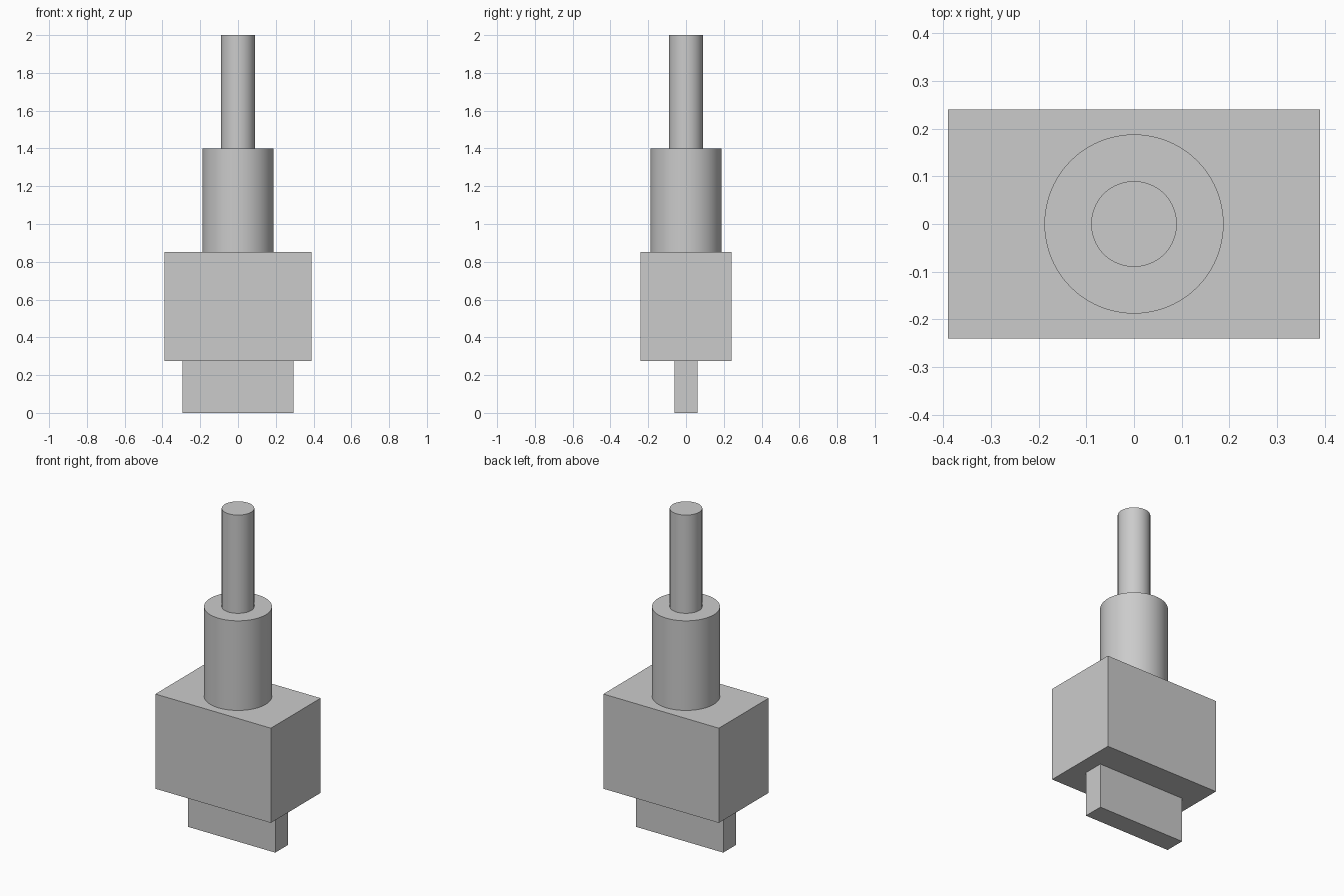
import bpy
import math

# Remove the default cube
old = bpy.data.objects.get("Cube")
if old:
    bpy.data.objects.remove(old, do_unlink=True)

# Single grey material
GREY = (0.6, 0.6, 0.6, 1.0)
grey = bpy.data.materials.new("plain_grey")
grey.use_nodes = True
grey.diffuse_color = GREY
grey.node_tree.nodes["Principled BSDF"].inputs["Base Color"].default_value = GREY


def finish(name):
    obj = bpy.context.object
    obj.name = name
    obj.data.name = name
    obj.data.materials.append(grey)
    return obj


def block(name, width, depth, bottom, top):
    bpy.ops.mesh.primitive_cube_add(size=1, location=(0, 0, (bottom + top) / 2))
    obj = finish(name)
    obj.scale = (width, depth, top - bottom)
    bpy.ops.object.transform_apply(location=False, rotation=False, scale=True)


def rod(name, radius, bottom, top):
    bpy.ops.mesh.primitive_cylinder_add(
        vertices=96, radius=radius, depth=top - bottom,
        location=(0, 0, (bottom + top) / 2))
    finish(name)
    bpy.ops.object.shade_smooth_by_angle(angle=math.radians(30))


# Flat tab under the body
block("bottom_tab", 0.59, 0.124, 0, 0.275)
# Main rectangular body
block("body", 0.78, 0.48, 0.275, 0.853)
# Wide collar and thin shaft on top
rod("collar", 0.188, 0.853, 1.4)
rod("shaft", 0.09, 1.4, 2.0)
